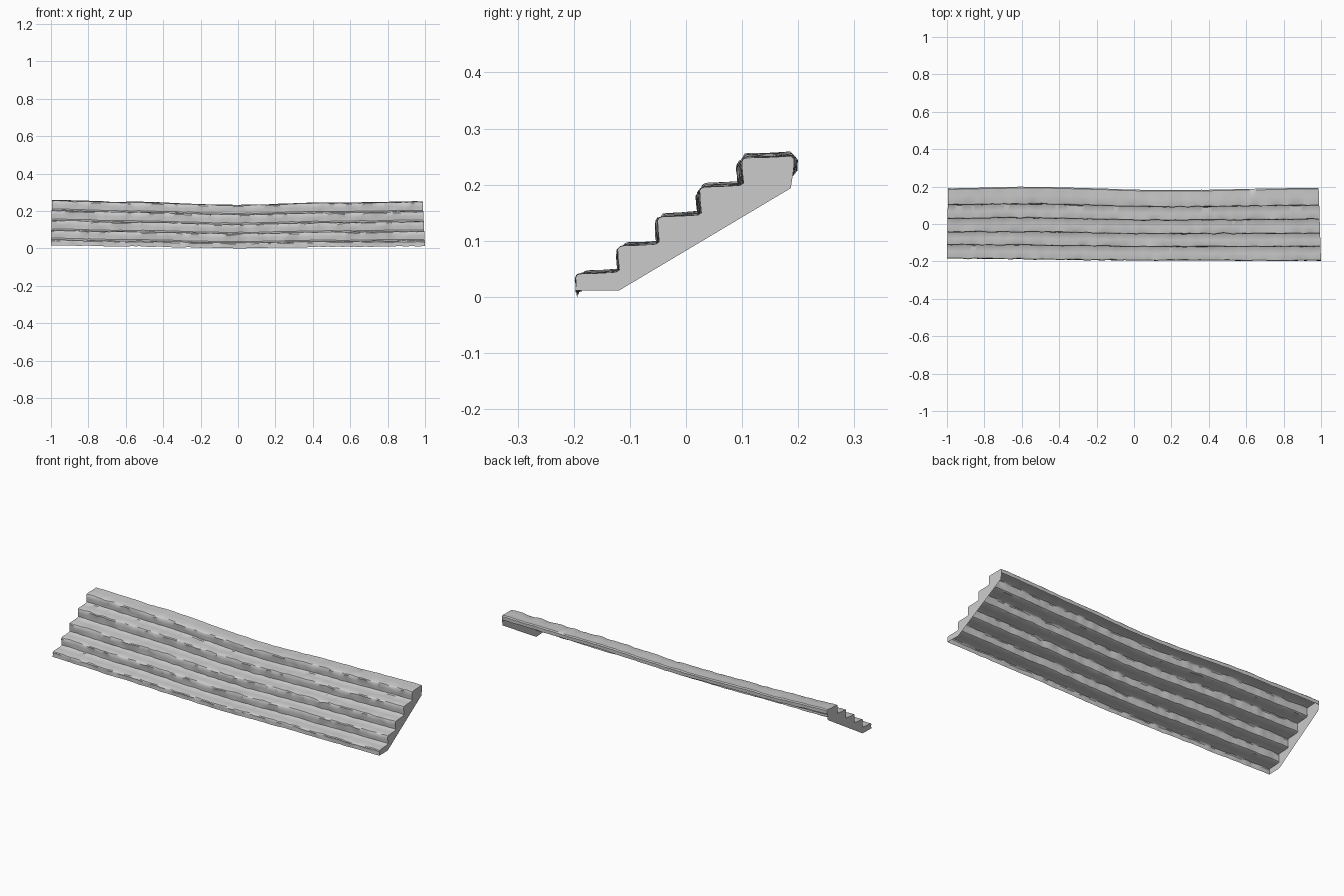
import bpy, bmesh, math
from mathutils import Vector, noise

if "Cube" in bpy.data.objects:
    bpy.data.objects.remove(bpy.data.objects["Cube"])

COLUMNS = 160
RISERS = [-0.192, -0.118, -0.048, 0.026, 0.100]   # y of each riser
TREADS = [0.043, 0.093, 0.145, 0.198, 0.250]      # z of each tread
BACK = 0.189


def lerp_table(table, x):
    for (xa, a), (xb, b) in zip(table, table[1:]):
        if x <= xb:
            t = (x - xa) / (xb - xa)
            t = t * t * (3 - 2 * t)
            return a + (b - a) * t
    return table[-1][1]


# Long, slow sag and bow of the worn steps
SAG = [(-1, 0.006), (-0.6, -0.003), (0.0, -0.016), (0.5, -0.006), (1, -0.001)]
FRONT_BOW = [(-1, 0.009), (0.0, 0.0), (1, -0.003)]
BACK_BOW = [(-1, 0.001), (-0.6, 0.009), (0.2, -0.009), (1, 0.003)]


def warp(x, y, z, rough):
    f = min(max((y + 0.2) / 0.4, 0), 1)
    dy = lerp_table(FRONT_BOW, x) * (1 - f) + lerp_table(BACK_BOW, x) * f
    dz = lerp_table(SAG, x) * (0.7 + 0.5 * f)
    edge = min(1, (1 - abs(x)) / 0.03)
    p = Vector((x * 22, y * 30, z * 30))
    dy += rough * edge * 0.005 * noise.noise(p)
    dz += edge * (0.0015 + 0.003 * rough) * noise.noise(p + Vector((40, 7, 3)))
    shear = -0.013 * f if x > 0 else 0.006 * f
    return Vector((x + shear * abs(x), y + dy, max(0.0, z + dz)))


def stair_profile():
    """(y, z, roughness) from the front foot up to the back lip."""
    pts = [(-0.194, 0.012, 0.4)]
    for i, (y, z) in enumerate(zip(RISERS, TREADS)):
        nxt = RISERS[i + 1] if i < 4 else BACK
        low = TREADS[i - 1] if i else 0.012
        pts += [(y - 0.001, low + (z - low) * 0.5, 0.9),
                (y - 0.002, z - 0.008, 1),
                (y + 0.001, z - 0.003, 1),
                (y + 0.007, z - 0.001, 0.6),
                (y + (nxt - y) * 0.5, z, 0.3),
                (nxt - 0.005, z + 0.002, 0.3)]
        if i < 4:
            pts.append((nxt + 0.001, z + 0.006, 0.5))
    pts += [(BACK + 0.001, 0.247, 0.2), (BACK, 0.228, 0.3)]
    return pts


def finish(bm, name):
    me = bpy.data.meshes.new(name)
    bm.to_mesh(me)
    bm.free()
    ob = bpy.data.objects.new(name, me)
    bpy.context.collection.objects.link(ob)
    bpy.ops.object.select_all(action='DESELECT')
    ob.select_set(True)
    bpy.context.view_layer.objects.active = ob
    bpy.ops.object.shade_smooth_by_angle(angle=math.radians(35))


profile = stair_profile()

# Stepped shell, open underneath
bm = bmesh.new()
rows = []
for c in range(COLUMNS + 1):
    x = -1 + 2 * c / COLUMNS
    rows.append([bm.verts.new(warp(x, *p)) for p in profile])
for a, b in zip(rows, rows[1:]):
    for j in range(len(profile) - 1):
        bm.faces.new((a[j], b[j], b[j + 1], a[j + 1]))
finish(bm, "steps")

# Flat end caps with the sloping lower edge
for x, name in ((-1, "left_end_cap"), (1, "right_end_cap")):
    bm = bmesh.new()
    outline = profile + [(0.184, 0.195, 0), (-0.118, 0.012, 0)]
    vs = [bm.verts.new(warp(x, *p)) for p in outline]
    face = bm.faces.new(vs)
    face.normal_update()
    if face.normal.x * x < 0:
        face.normal_flip()
    bmesh.ops.triangulate(bm, faces=[face])
    finish(bm, name)
